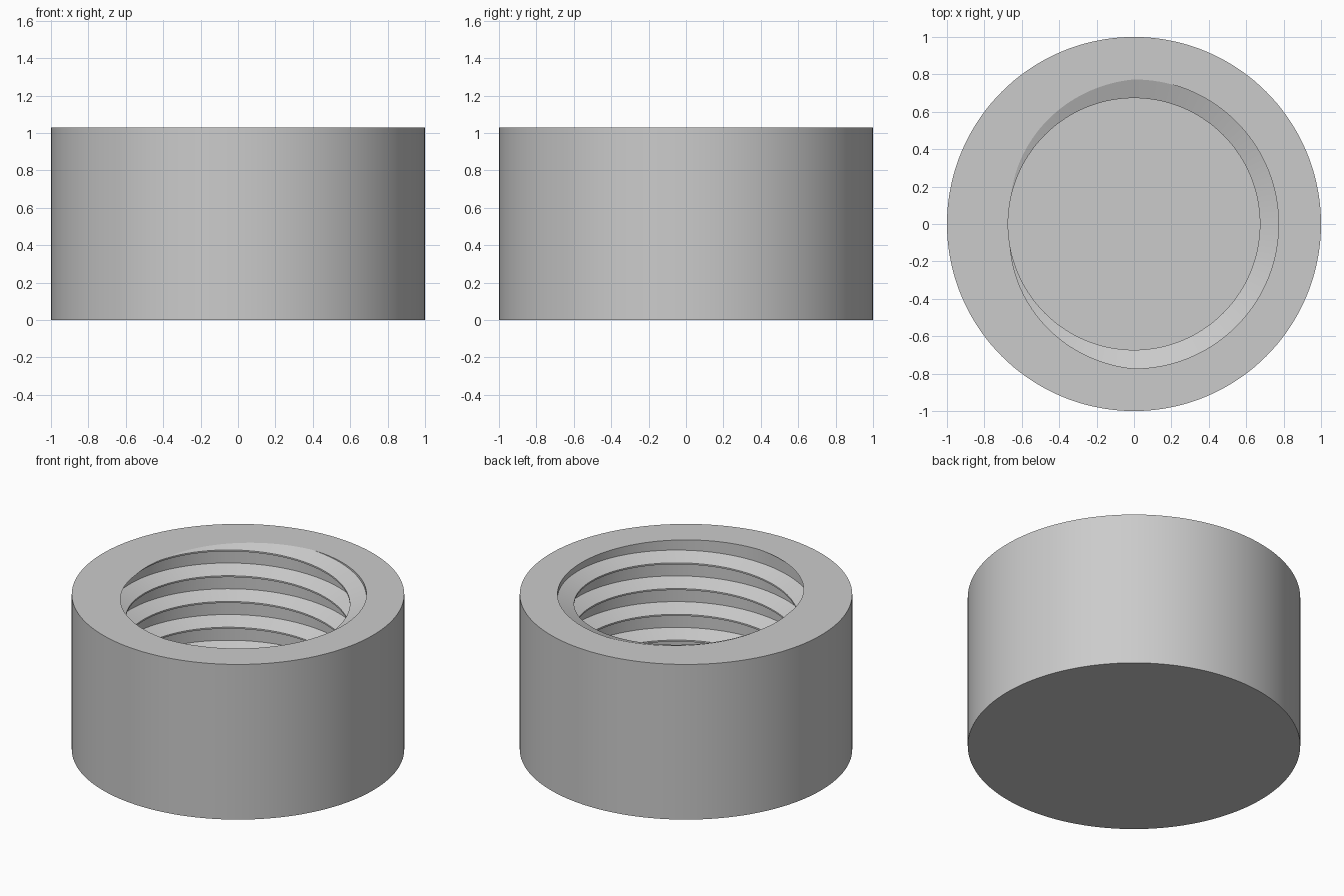
import bpy, bmesh
from math import sin, cos, pi, tau, radians

if "Cube" in bpy.data.objects:
    bpy.data.objects.remove(bpy.data.objects["Cube"], do_unlink=True)

OUTER, ROOT, CREST = 1.0, 0.773, 0.673
TOP, FLOOR, PITCH = 1.03, 0.2, 0.171
COLUMNS = 144

# One thread turn as (fraction of pitch above crest, radius)
TURN = [(-0.03, CREST), (0.03, CREST), (0.25, ROOT), (0.75, ROOT)]


def clip(profile, z):
    """Radius of the thread profile at height z."""
    for (r0, z0), (r1, z1) in zip(profile, profile[1:]):
        if z0 <= z <= z1:
            return r0 + (r1 - r0) * (z - z0) / (z1 - z0)
    return ROOT


def section(angle):
    """Half section of the cap, with the right-hand thread cut at this angle."""
    crest = TOP + PITCH * (angle - pi) / tau
    thread = [(r, crest + (k + f) * PITCH) for k in range(-7, 3) for f, r in TURN]
    low, high = clip(thread, FLOOR), clip(thread, TOP)
    wall = []
    for r, z in thread:
        if z <= FLOOR:
            wall.append((low, FLOOR))
        elif z >= TOP:
            wall.append((high, TOP))
        else:
            wall.append((r, z))
    return [(0, FLOOR)] + wall + [(OUTER, TOP), (OUTER, 0), (0, 0)]


# Threaded cap: the changing section swept once around the axis
bm = bmesh.new()
columns = []
for i in range(COLUMNS + 1):
    a = tau * i / COLUMNS
    columns.append([bm.verts.new((r * cos(a), r * sin(a), z)) for r, z in section(a)])
for a, b in zip(columns, columns[1:]):
    for j in range(len(a) - 1):
        bm.faces.new((a[j], a[j + 1], b[j + 1], b[j]))
bmesh.ops.remove_doubles(bm, verts=bm.verts, dist=0.0001)
bmesh.ops.dissolve_degenerate(bm, edges=bm.edges, dist=0.0001)
bmesh.ops.recalc_face_normals(bm, faces=bm.faces)
mesh = bpy.data.meshes.new("threaded_cap")
bm.to_mesh(mesh)
bm.free()
cap = bpy.data.objects.new("threaded_cap", mesh)
bpy.context.collection.objects.link(cap)

# Plain grey material
grey = bpy.data.materials.new("light_grey")
grey.use_nodes = True
colour = (0.6, 0.6, 0.6, 1)
grey.diffuse_color = colour
grey.node_tree.nodes["Principled BSDF"].inputs["Base Color"].default_value = colour
mesh.materials.append(grey)

# Smooth round walls, crisp thread edges
bpy.ops.object.select_all(action="DESELECT")
cap.select_set(True)
bpy.context.view_layer.objects.active = cap
bpy.ops.object.shade_smooth_by_angle(angle=radians(15))
